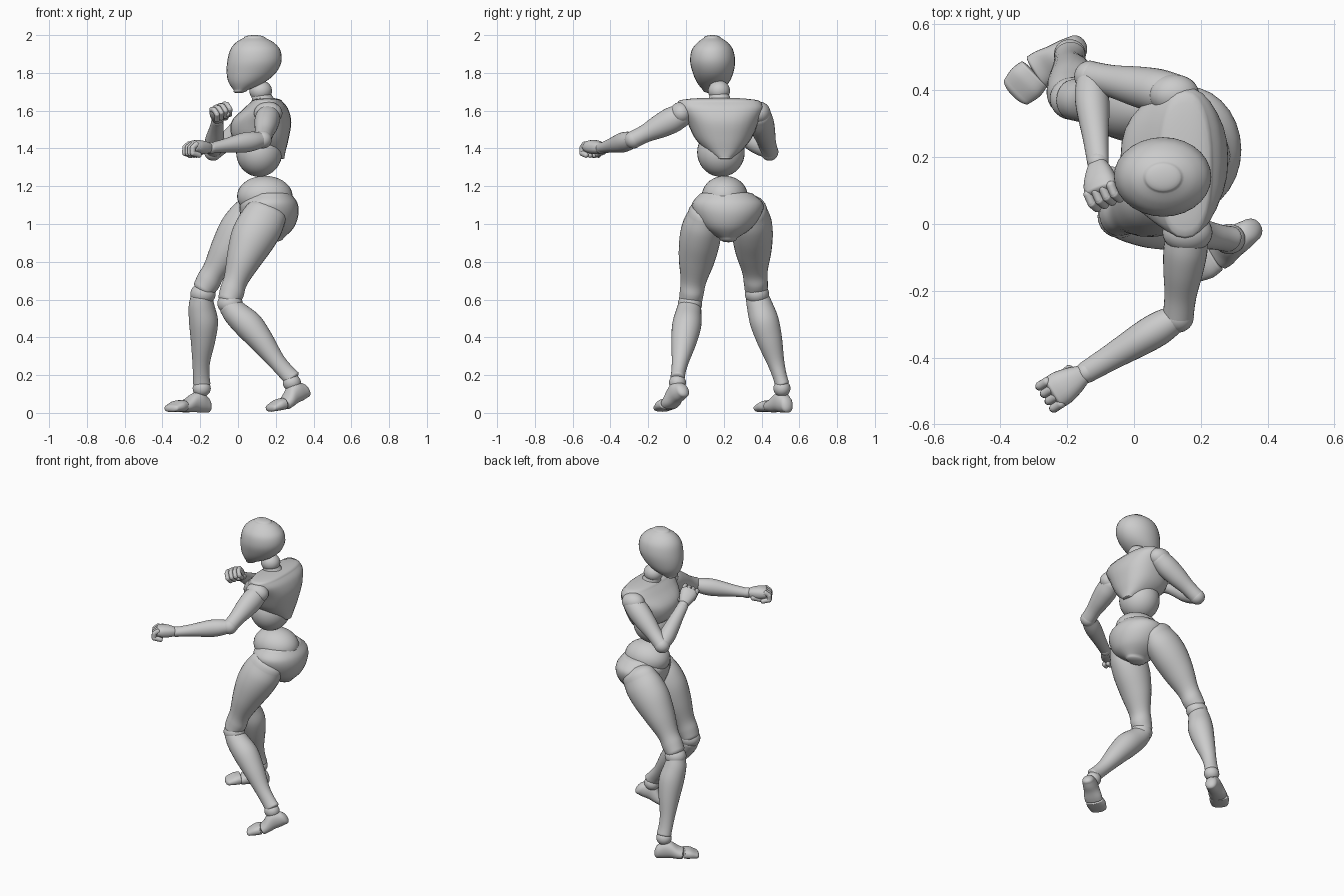
import bpy, bmesh, math
from mathutils import Vector as V

if "Cube" in bpy.data.objects:
    bpy.data.objects.remove(bpy.data.objects["Cube"])

SEG = 28


def catmull(a, b, c, d, t):
    return 0.5 * (2 * b + (c - a) * t + (2 * a - 5 * b + 4 * c - d) * t * t + (3 * b - a - 3 * c + d) * t ** 3)


def finish(bm, name):
    bmesh.ops.recalc_face_normals(bm, faces=bm.faces)
    me = bpy.data.meshes.new(name)
    bm.to_mesh(me)
    bm.free()
    for p in me.polygons:
        p.use_smooth = True
    ob = bpy.data.objects.new(name, me)
    bpy.context.collection.objects.link(ob)
    return ob


def loft(name, st, cap0, cap1, power=1.0):
    """Smooth skin through (centre, u, v) elliptical stations, domed at both ends."""
    rings, n = [], len(st)
    for i in range(n - 1):
        q = [st[max(i - 1, 0)], st[i], st[i + 1], st[min(i + 2, n - 1)]]
        for k in range(5):
            rings.append(tuple(catmull(*[s[j] for s in q], k / 5) for j in range(3)))
    rings.append(st[-1])

    def dome(ring, away, h):
        c, u, v = ring
        out = []
        for k in range(1, 6):
            a = math.pi / 2 * k / 6
            out.append((c + away * h * math.sin(a), u * math.cos(a), v * math.cos(a)))
        return out, c + away * h

    d0 = (rings[0][0] - rings[1][0]).normalized()
    d1 = (rings[-1][0] - rings[-2][0]).normalized()
    start, pole0 = dome(rings[0], d0, cap0)
    end, pole1 = dome(rings[-1], d1, cap1)
    rings = start[::-1] + rings + end
    bm = bmesh.new()
    rows = []
    pw = lambda x: math.copysign(abs(x) ** power, x)
    for c, u, v in rings:
        angles = [2 * math.pi * k / SEG for k in range(SEG)]
        rows.append([bm.verts.new(c + u * pw(math.cos(a)) + v * pw(math.sin(a))) for a in angles])
    for r, s in zip(rows, rows[1:]):
        for k in range(SEG):
            m = (k + 1) % SEG
            bm.faces.new((r[k], r[m], s[m], s[k]))
    for row, pole in ((rows[0], pole0), (rows[-1], pole1)):
        p = bm.verts.new(pole)
        for k in range(SEG):
            bm.faces.new((row[k], row[(k + 1) % SEG], p))
    return finish(bm, name)


def stack(name, levels, cap0, cap1, power=1.0):
    """Trunk part from horizontal levels (z, x0, x1, y0, y1)."""
    st = [(V(((a + b) / 2, (c + d) / 2, z)), V(((b - a) / 2, 0, 0)), V((0, (d - c) / 2, 0)))
          for z, a, b, c, d in levels]
    return loft(name, st, cap0, cap1, power)


def limb(name, p0, p1, front, prof, cap0, cap1, power=1.0):
    """Limb part from p0 to p1; prof rows are (t, front radius, side radius, front offset)."""
    p0, p1 = V(p0), V(p1)
    d = (p1 - p0).normalized()
    f = V(front)
    f = (f - d * f.dot(d)).normalized()
    s = d.cross(f)
    return loft(name, [(p0.lerp(p1, t) + f * o, f * a, s * b) for t, a, b, o in prof], cap0, cap1, power)


def ball(name, c, r):
    bm = bmesh.new()
    bmesh.ops.create_uvsphere(bm, u_segments=32, v_segments=18, radius=1)
    for v in bm.verts:
        v.co = V(c) + V([v.co[i] * r[i] for i in range(3)])
    return finish(bm, name)


# Head and neck
stack("head", [(1.708, -.022, .05, .09, .19), (1.75, -.05, .14, .058, .228), (1.80, -.06, .20, .036, .25),
               (1.86, -.057, .23, .022, .26), (1.92, -.042, .224, .03, .25), (1.96, -.012, .19, .06, .222),
               (1.985, .03, .145, .095, .185)], .02, .015)
ball("neck_joint", (.12, .175, 1.705), (.06, .058, .055))
limb("neck", (.14, .18, 1.62), (.12, .175, 1.69), (-1, 0, 0), [(0, .075, .075, 0), (.5, .058, .06, 0), (1, .05, .05, 0)], .01, .01)

# Chest shell, abdomen, waist and pelvis
stack("chest", [(1.35, .16, .245, .165, .245), (1.385, .07, .252, .115, .29), (1.45, -.025, .268, .05, .345),
                (1.54, -.035, .282, .005, .385), (1.61, .03, .265, -.035, .41), (1.648, .07, .235, -.042, .395)], .012, .022, .85)
ball("abdomen", (.112, .185, 1.38), (.122, .126, .13))
ball("waist", (.142, .205, 1.147), (.147, .122, .108))
stack("pelvis", [(.925, .1, .24, .175, .27), (.98, .04, .295, .09, .35), (1.05, .012, .32, .045, .40),
                 (1.11, .01, .315, .033, .408), (1.155, .05, .285, .07, .36)], .022, .02)

# Legs: hip, knee, ankle, heel, ball of foot, toe tip
thigh = [(0, .112, .085, 0), (.14, .122, .104, .005), (.32, .117, .108, .012), (.55, .092, .095, .014),
         (.78, .065, .069, .01), (.91, .066, .064, .004), (1, .06, .062, .002)]
shin = [(0, .058, .062, .004), (.1, .069, .069, .002), (.28, .077, .077, -.008), (.5, .065, .067, -.006),
        (.75, .047, .046, .003), (.9, .044, .038, .003), (1, .046, .038, 0)]
foot = [(0, .045, .037, .0), (.22, .056, .043, .012), (.5, .05, .047, .012), (.8, .037, .054, 0), (1, .031, .054, -.004)]
toe = [(0, .031, .054, 0), (.4, .029, .059, 0), (.85, .02, .052, -.006)]
legs = {
    "left": ((.145, .095, 1.05), (-.045, .025, .60), (-.04, .02, .565), (.285, -.045, .185),
             (.345, -.022, .12), (.245, -.088, .05), (.165, -.132, .03)),
    "right": ((.105, .345, 1.07), (-.178, .372, .66), (-.19, .378, .61), (-.192, .508, .155),
              (-.172, .53, .047), (-.292, .455, .038), (-.36, .388, .03)),
}
for side, (hip, knee, top, ankle, heel, mid, tip) in legs.items():
    limb(side + "_thigh", hip, knee, (-1, -.1, 0), thigh, .07, .035)
    ball(side + "_knee_joint", V(knee).lerp(V(top), .6), (.067, .064, .058))
    limb(side + "_shin", top, ankle, (-1, -.1, 0), shin, .035, .015)
    ball(side + "_ankle_joint", V(ankle) + V((0, 0, -.025)), (.048, .045, .045))
    limb(side + "_foot", heel, mid, (0, 0, 1), foot, .032, .008, .9)
    limb(side + "_toes", V(mid).lerp(V(tip), .1), tip, (0, 0, 1), toe, .006, .02, .8)

# Arms: shoulder, elbow, wrist, knuckles, back-of-hand direction
upper = [(0, .062, .062, 0), (.2, .069, .066, 0), (.45, .063, .06, 0), (.75, .048, .048, 0), (1, .046, .046, 0)]
fore = [(0, .043, .043, 0), (.15, .051, .05, 0), (.35, .052, .049, 0), (.7, .037, .039, 0), (1, .028, .033, 0)]
palm = [(0, .027, .03, 0), (.3, .034, .042, 0), (.7, .037, .052, 0), (1, .032, .052, 0)]
arms = {
    "left": ((.16, -.025, 1.575), (.132, -.278, 1.447), (-.145, -.445, 1.402), (-.24, -.505, 1.41), (0, 0, 1)),
    "right": ((.12, .388, 1.575), (-.132, .442, 1.382), (-.108, .185, 1.548), (-.098, .098, 1.61), (-.5, .5, .7)),
}
for side, (sh, el, wr, kn, back) in arms.items():
    sh, el, wr, kn = V(sh), V(el), V(wr), V(kn)
    limb(side + "_upper_arm", sh, el, (0, 0, 1), upper, .045, .025)
    ball(side + "_shoulder_cap", sh + V((0, 0, .012)), (.075, .06, .06))
    ball(side + "_elbow_joint", el, (.047, .047, .047))
    limb(side + "_forearm", el.lerp(wr, .06), wr, back, fore, .035, .012)
    ball(side + "_wrist_joint", wr, (.032, .032, .032))
    limb(side + "_palm", wr.lerp(kn, .1), kn, back, palm, .01, .012, .85)
    # Curled fingers of the fist and the thumb across them
    d = (kn - wr).normalized()
    n = V(back)
    n = (n - d * n.dot(d)).normalized()
    s = d.cross(n)
    for i in range(4):
        a = kn + s * (i - 1.5) * .026 + n * .012
        b = a + d * .022 - n * .018
        c = b - n * .03
        e = c - d * .042 - n * .008
        for j, (p, q) in enumerate(((a, b), (b, c), (c, e))):
            limb(f"{side}_finger_{i + 1}_{j + 1}", p, q, s, [(0, .014, .0155, 0), (1, .013, .0145, 0)], .012, .012)
    t = s if side == "left" else -s
    limb(side + "_thumb", wr + d * .035 + t * .03 - n * .02, kn + t * .022 - n * .048, n,
         [(0, .018, .018, 0), (.5, .016, .016, 0), (1, .014, .014, 0)], .014, .014)
